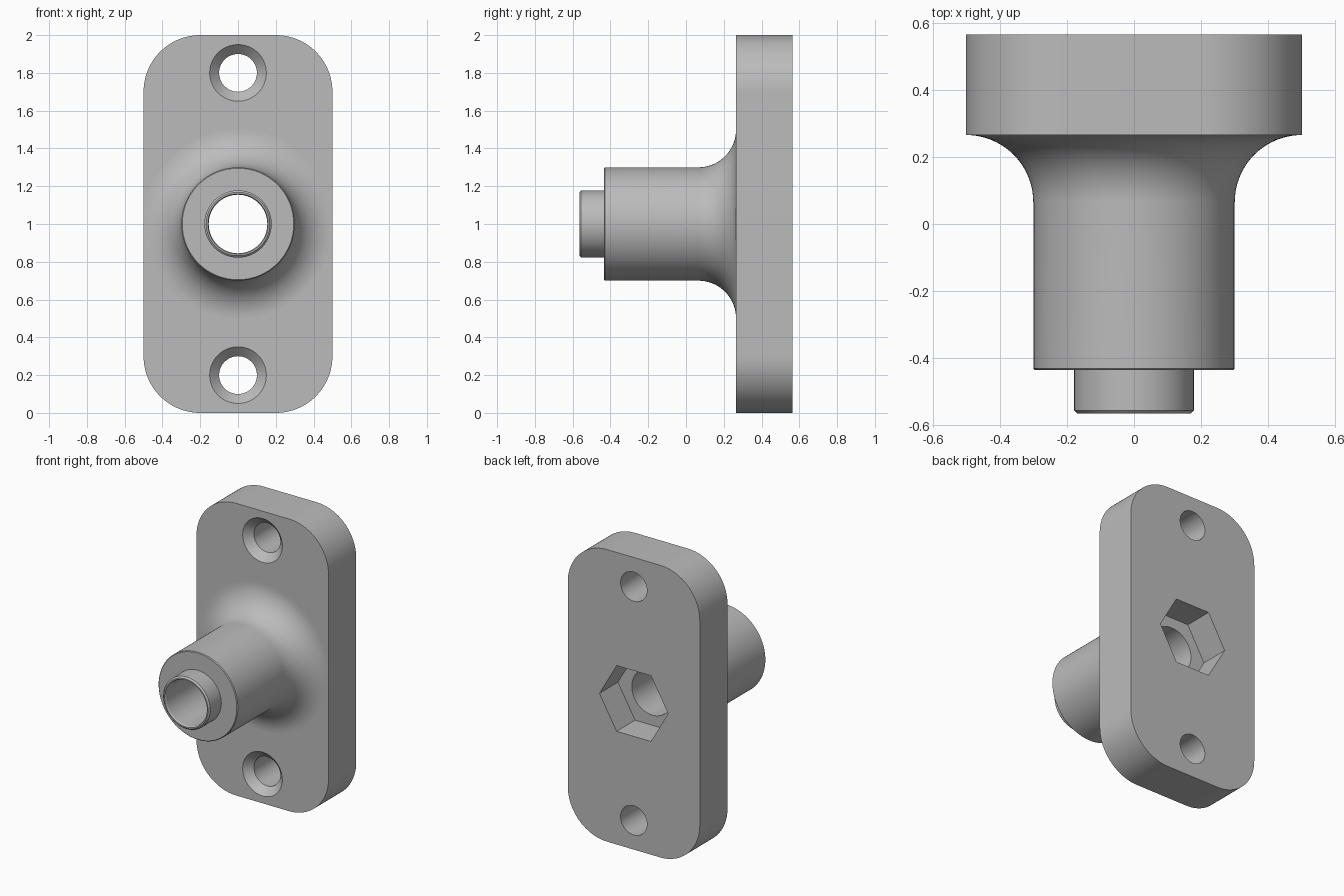
import bpy, bmesh
from math import sin, cos, pi, radians

cube = bpy.data.objects.get("Cube")
if cube:
    bpy.data.objects.remove(cube)

MID = 1.0                       # height of the boss axis
FRONT, BACK = 0.265, 0.565      # plate faces
BORE = 0.155

metal = bpy.data.materials.new("grey metal")
metal.use_nodes = True
grey = (0.5, 0.5, 0.5, 1)
metal.diffuse_color = grey
metal.node_tree.nodes["Principled BSDF"].inputs["Base Color"].default_value = grey


def make_object(name, bm):
    bmesh.ops.recalc_face_normals(bm, faces=bm.faces)
    mesh = bpy.data.meshes.new(name)
    bm.to_mesh(mesh)
    bm.free()
    mesh.materials.append(metal)
    obj = bpy.data.objects.new(name, mesh)
    bpy.context.collection.objects.link(obj)
    return obj


def lathe(name, profile, z, sides=96, capped=False):
    """Turn (radius, y) points around a front-to-back axis at height z."""
    bm = bmesh.new()
    rings = [[bm.verts.new((r * cos(2 * pi * i / sides), y, z + r * sin(2 * pi * i / sides)))
              for i in range(sides)] for r, y in profile]
    for a, b in zip(rings, rings[1:]):
        for i in range(sides):
            j = (i + 1) % sides
            bm.faces.new((a[i], a[j], b[j], b[i]))
    if capped:
        bm.faces.new(rings[0])
        bm.faces.new(rings[-1])
    return make_object(name, bm)


def activate(obj):
    bpy.ops.object.select_all(action='DESELECT')
    obj.select_set(True)
    bpy.context.view_layer.objects.active = obj


def cut(target, cutter):
    cutter.hide_render = True
    mod = target.modifiers.new("cut", 'BOOLEAN')
    mod.operation = 'DIFFERENCE'
    mod.solver = 'EXACT'
    mod.object = cutter
    activate(target)
    bpy.ops.object.modifier_apply(modifier=mod.name)
    bpy.data.objects.remove(cutter)


# Rounded mounting plate
bm = bmesh.new()
corner, steps = 0.3, 24
outline = []
for q, (sx, sz) in enumerate([(1, 1), (-1, 1), (-1, -1), (1, -1)]):
    for i in range(steps + 1):
        a = pi / 2 * (q + i / steps)
        outline.append(bm.verts.new((sx * (0.5 - corner) + corner * cos(a), FRONT,
                                     MID + sz * (1 - corner) + corner * sin(a))))
face = bm.faces.new(outline)
extruded = bmesh.ops.extrude_face_region(bm, geom=[face])
bmesh.ops.translate(bm, vec=(0, BACK - FRONT, 0),
                    verts=[v for v in extruded["geom"] if isinstance(v, bmesh.types.BMVert)])
plate = make_object("mounting_plate", bm)

# Countersunk screw holes
for side in (-1, 1):
    cut(plate, lathe("screw_hole_cutter",
                     [(0.16, FRONT - 0.01), (0.1, FRONT + 0.05), (0.1, BACK + 0.05)],
                     MID + 0.8 * side, 64, True))

# Centre bore and hexagonal nut pocket
cut(plate, lathe("bore_cutter", [(BORE, FRONT - 0.05), (BORE, BACK + 0.05)], MID, 96, True))
cut(plate, lathe("hex_cutter", [(0.26, BACK - 0.2), (0.26, BACK + 0.05)], MID, 6, True))

# Hollow boss with stepped tip, flared into the plate by a round fillet
fillet = 0.2
profile = [(BORE, FRONT), (BORE, -0.555), (0.16, -0.565), (0.168, -0.565), (0.178, -0.555),
           (0.178, -0.435), (0.295, -0.435), (0.3, -0.43)]
profile += [(0.3 + fillet * (1 - cos(a)), FRONT - fillet * (1 - sin(a)))
            for a in (pi / 2 * i / 20 for i in range(21))]
boss = lathe("hollow_boss", profile, MID)

for part in (plate, boss):
    activate(part)
    bpy.ops.object.shade_smooth_by_angle(angle=radians(25))
